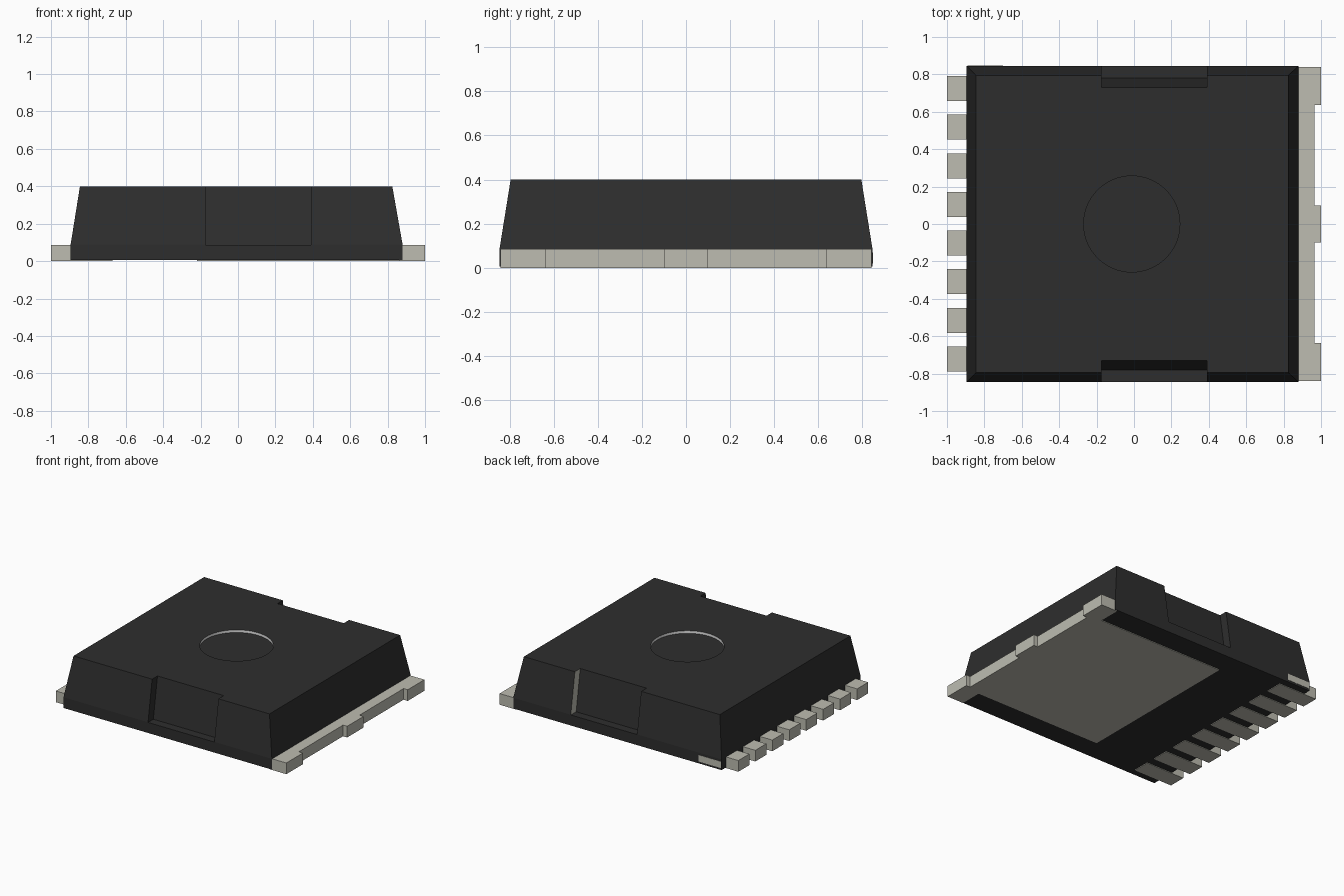
import bpy
import bmesh

cube = bpy.data.objects.get("Cube")
if cube:
    bpy.data.objects.remove(cube, do_unlink=True)


def material(name, rgb):
    m = bpy.data.materials.new(name)
    m.use_nodes = True
    colour = (*rgb, 1)
    m.diffuse_color = colour
    bsdf = m.node_tree.nodes["Principled BSDF"]
    bsdf.inputs["Base Color"].default_value = colour
    bsdf.inputs["Roughness"].default_value = 0.6
    return m


BLACK = material("black moulding", (0.027, 0.027, 0.027))
METAL = material("tinned metal", (0.51, 0.505, 0.44))
PALE = material("pale recess rim", (0.85, 0.85, 0.85))


def rect(x0, x1, y0, y1):
    return [(x0, y0), (x1, y0), (x1, y1), (x0, y1)]


def loft(name, sections, mat):
    """Join matching outlines, given as (z, points), into a closed solid."""
    bm = bmesh.new()
    rings = [[bm.verts.new((x, y, z)) for x, y in pts] for z, pts in sections]
    n = len(rings[0])
    for a, b in zip(rings, rings[1:]):
        for i in range(n):
            j = (i + 1) % n
            bm.faces.new((a[i], a[j], b[j], b[i]))
    bm.faces.new(rings[0][::-1])
    bm.faces.new(rings[-1])
    bmesh.ops.recalc_face_normals(bm, faces=bm.faces)
    mesh = bpy.data.meshes.new(name)
    bm.to_mesh(mesh)
    bm.free()
    mesh.materials.append(mat)
    ob = bpy.data.objects.new(name, mesh)
    bpy.context.collection.objects.link(ob)
    return ob


def cut(target, cutter):
    mod = target.modifiers.new("cut", "BOOLEAN")
    mod.operation = "DIFFERENCE"
    mod.solver = "EXACT"
    mod.object = cutter
    bpy.context.view_layer.objects.active = target
    bpy.ops.object.modifier_apply(modifier=mod.name)
    bpy.data.objects.remove(cutter, do_unlink=True)


# Moulded body: straight foot, tapered upper part
foot = rect(-0.895, 0.88, -0.845, 0.845)
body = loft("body", [(0.005, foot), (0.088, foot),
                     (0.4, rect(-0.845, 0.825, -0.795, 0.795))], BLACK)

# Sloped clamp notches in the front and back
for side in (-1, 1):
    def strip(inner):
        return rect(-0.175, 0.39, *sorted((side * inner, side)))
    cut(body, loft("notch_cutter", [(0.086, strip(0.78)), (0.4, strip(0.73)),
                                    (0.5, strip(0.715))], BLACK))

# Shallow round recess in the top
bpy.ops.mesh.primitive_cylinder_add(vertices=64, radius=0.257, depth=0.1,
                                    location=(-0.012, 0, 0.43))
cut(body, bpy.context.object)

# Body colours: recess rim and one notch wall
body.data.materials.clear()
for m in (BLACK, METAL, PALE):
    body.data.materials.append(m)
for p in body.data.polygons:
    c, n = p.center, p.normal
    p.material_index = 0
    if c.z > 0.37 and abs(n.z) < 0.1 and c.xy.length < 0.3:
        p.material_index = 2
    elif n.x < -0.9 and abs(c.x - 0.39) < 0.01 and c.y > 0:
        p.material_index = 1

# Heat pad under the body, joined to the toothed tab on the right
half = [(-0.22, 0.67), (0.86, 0.67), (0.86, 0.84), (1, 0.84), (1, 0.637),
        (0.965, 0.637), (0.965, 0.1), (1, 0.1)]
outline = half + [(x, -y) for x, y in reversed(half)]
loft("heat_tab", [(0, outline), (0.086, outline)], METAL)

# Row of eight leads on the left
for i in range(8):
    y = 0.724 - i * 0.2065
    pin = rect(-1, -0.67, y - 0.067, y + 0.067)
    loft(f"lead_{i + 1}", [(0, pin), (0.086, pin)], METAL)

# Exposed lead flank on the back of the body
flank = rect(-0.89, -0.7, 0.843, 0.847)
loft("lead_flank", [(0.02, flank), (0.07, flank)], METAL)
